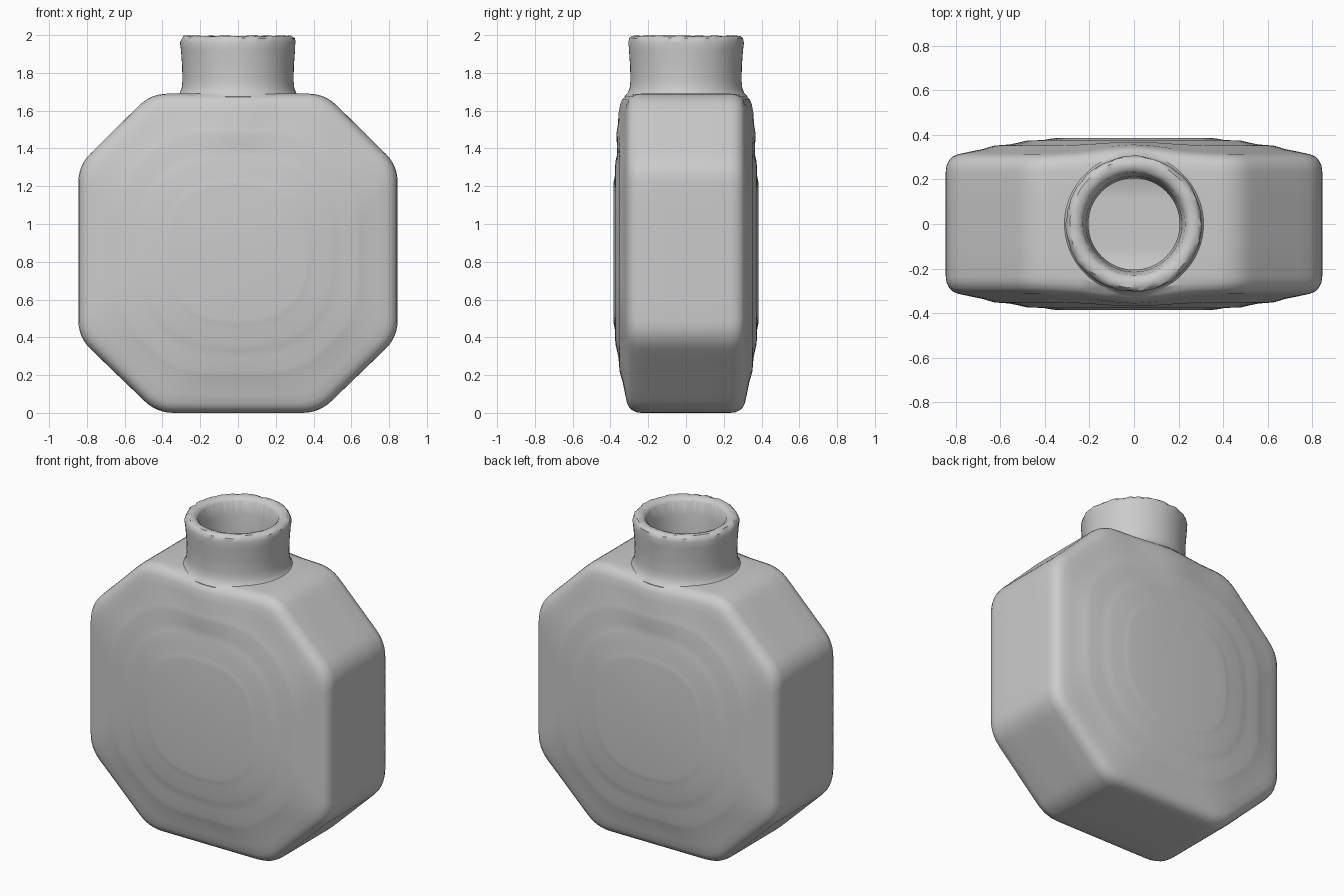
import bpy, bmesh, math, random
from mathutils import Vector

random.seed(4)
cube = bpy.data.objects.get("Cube")
if cube:
    bpy.data.objects.remove(cube)

# Single plain grey
grey = bpy.data.materials.new("plain grey")
grey.use_nodes = True
GREY = (0.6, 0.6, 0.6, 1)
grey.diffuse_color = GREY
grey.node_tree.nodes["Principled BSDF"].inputs["Base Color"].default_value = GREY

CENTRE = Vector((0, 0.85))
OCTAGON = [Vector(p) for p in ((0.43, 0), (0.845, 0.40), (0.845, 1.31), (0.46, 1.69))]
OCTAGON += [Vector((-p.x, p.y)) for p in reversed(OCTAGON)]


def outline(scale, fillet):
    """Scaled octagon with softened corners, always with the same point count."""
    corners = [CENTRE + (p - CENTRE) * scale for p in OCTAGON]
    arcs = []
    for i, c in enumerate(corners):
        ends = []
        for other in (corners[i - 1], corners[(i + 1) % 8]):
            edge = other - c
            ends.append(c + edge.normalized() * min(fillet, edge.length * 0.48))
        a, b = ends
        arcs.append([a * (1 - t) ** 2 + c * 2 * t * (1 - t) + b * t * t
                     for t in (k / 6 for k in range(7))])
    pts = []
    for i, arc in enumerate(arcs):
        nxt = arcs[(i + 1) % 8][0]
        pts += arc + [arc[-1].lerp(nxt, k / 6) for k in range(1, 6)]
    return pts


def new_object(name, bm):
    bmesh.ops.recalc_face_normals(bm, faces=bm.faces)
    mesh = bpy.data.meshes.new(name)
    bm.to_mesh(mesh)
    bm.free()
    mesh.materials.append(grey)
    obj = bpy.data.objects.new(name, mesh)
    bpy.context.collection.objects.link(obj)
    return obj


def skin(name, rings):
    """Bridge closed rings of points and cap both ends."""
    bm = bmesh.new()
    loops = [[bm.verts.new(p) for p in ring] for ring in rings]
    n = len(loops[0])
    for a, b in zip(loops, loops[1:]):
        for i in range(n):
            j = (i + 1) % n
            bm.faces.new((a[i], a[j], b[j], b[i]))
    bm.faces.new(loops[0])
    bm.faces.new(loops[-1])
    return new_object(name, bm)


def panel_body(name, profile):
    """Mirror a list of (scale, fillet, depth) rings front to back."""
    rings = []
    for side, part in ((-1, profile[::-1]), (1, profile)):
        for scale, fillet, depth in part:
            ring = []
            for p in outline(scale, fillet):
                # small shoulder swelling under the neck
                swell = 0.035 * math.exp(-(p.x / 0.2) ** 2) * max(0, min(1, (p.y - 1.35) / 0.25))
                y = depth + (swell if 0.25 < depth < 0.36 else 0)
                ring.append((p.x, side * y, p.y))
            rings.append(ring)
    return skin(name, rings)


def lathe(name, profile, wobble=0):
    rings = []
    for r, z in profile:
        ring = []
        for k in range(64):
            a = math.tau * k / 64
            j = random.uniform(-wobble, wobble) if z > 1.95 else 0
            ring.append(((r + j) * math.cos(a), (r + j) * math.sin(a), z + j))
        rings.append(ring)
    return skin(name, rings)


# Flat-sided octagonal body with stepped, bulging front and back panels
body = panel_body("flask_body", [
    (1.0, 0.09, 0.10), (1.0, 0.09, 0.235), (0.996, 0.09, 0.262), (0.982, 0.09, 0.287),
    (0.962, 0.09, 0.303), (0.935, 0.09, 0.313), (0.88, 0.12, 0.323), (0.80, 0.16, 0.337),
    (0.77, 0.18, 0.345), (0.74, 0.20, 0.352), (0.66, 0.22, 0.357), (0.61, 0.24, 0.366),
    (0.57, 0.26, 0.374), (0.48, 0.28, 0.377), (0.45, 0.28, 0.382), (0.42, 0.28, 0.385)])

# Round neck, softly flared at the foot and the lip
neck = lathe("neck", [
    (0.29, 1.55), (0.325, 1.675), (0.308, 1.695), (0.298, 1.72), (0.294, 1.76),
    (0.296, 1.84), (0.302, 1.92), (0.305, 1.96), (0.300, 1.982), (0.285, 1.994),
    (0.265, 1.996), (0.245, 1.99), (0.225, 1.97)], 0.003)

# Hollow inside and bore of the neck
cavity = panel_body("cavity", [(0.9, 0.09, 0.1), (0.9, 0.09, 0.2), (0.87, 0.09, 0.24)])
bore = lathe("bore", [(0.205, 1.45), (0.205, 1.72), (0.215, 1.9), (0.232, 1.985), (0.24, 2.1)])

bpy.context.view_layer.objects.active = body
for tool, operation in ((neck, "UNION"), (cavity, "DIFFERENCE"), (bore, "DIFFERENCE")):
    tool.hide_render = True
    mod = body.modifiers.new(tool.name, "BOOLEAN")
    mod.operation = operation
    mod.solver = "EXACT"
    mod.object = tool
    bpy.ops.object.modifier_apply(modifier=mod.name)
    bpy.data.objects.remove(tool)

# Smooth shading
bpy.ops.object.select_all(action="DESELECT")
body.select_set(True)
bpy.ops.object.shade_smooth_by_angle(angle=math.radians(40))
